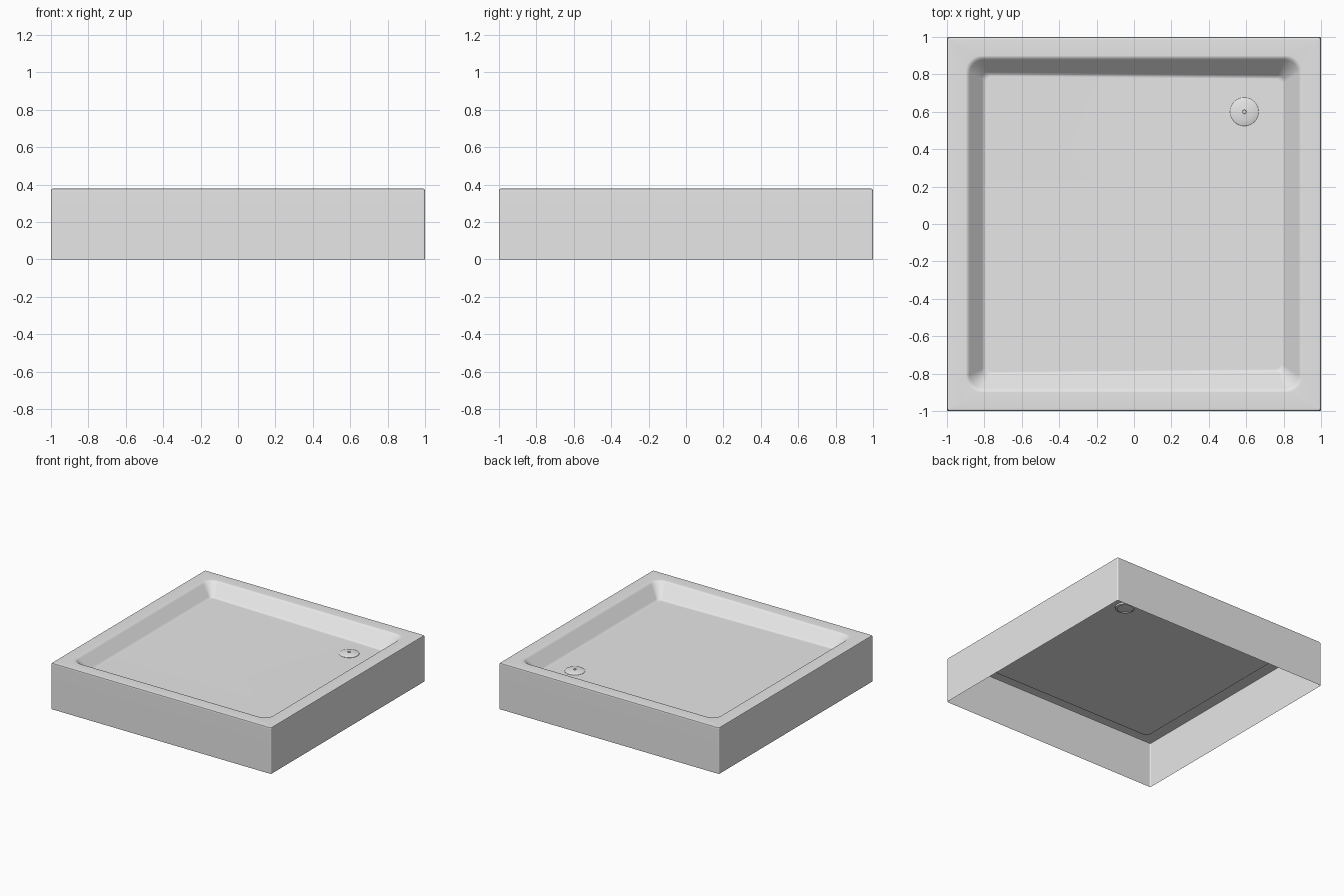
import bpy, bmesh, math

if "Cube" in bpy.data.objects:
    bpy.data.objects.remove(bpy.data.objects["Cube"], do_unlink=True)

glaze = bpy.data.materials.new("light_grey_enamel")
glaze.use_nodes = True
glaze.diffuse_color = (0.8, 0.8, 0.8, 1)
glaze.node_tree.nodes["Principled BSDF"].inputs["Base Color"].default_value = (0.8, 0.8, 0.8, 1)


def rounded_square(half, radius, steps=6):
    """Outline of a square with rounded corners, anticlockwise."""
    points = []
    for corner in range(4):
        start = corner * math.pi / 2
        cx = math.copysign(half - radius, math.cos(start + math.pi / 4))
        cy = math.copysign(half - radius, math.sin(start + math.pi / 4))
        for i in range(steps + 1):
            a = start + math.pi / 2 * i / steps
            points.append((cx + radius * math.cos(a), cy + radius * math.sin(a)))
    return points


def circle(radius, sides=32):
    return [(radius * math.cos(2 * math.pi * i / sides),
             radius * math.sin(2 * math.pi * i / sides)) for i in range(sides)]


def loft(name, rings, location=(0, 0, 0)):
    """Skin a stack of (outline, z) rings and cap the last one."""
    bm = bmesh.new()
    loops = [[bm.verts.new((x, y, z)) for x, y in outline] for outline, z in rings]
    for low, high in zip(loops, loops[1:]):
        n = len(low)
        for i in range(n):
            j = (i + 1) % n
            bm.faces.new((low[i], low[j], high[j], high[i]))
    bm.faces.new(loops[-1])
    mesh = bpy.data.meshes.new(name)
    bm.to_mesh(mesh)
    bm.free()
    mesh.materials.append(glaze)
    obj = bpy.data.objects.new(name, mesh)
    obj.location = location
    bpy.context.collection.objects.link(obj)
    return obj


def smooth(obj):
    bpy.ops.object.select_all(action="DESELECT")
    obj.select_set(True)
    bpy.context.view_layer.objects.active = obj
    bpy.ops.object.shade_smooth_by_angle(angle=math.radians(40))
    obj.modifiers.new("weighted_normals", "WEIGHTED_NORMAL").keep_sharp = True


# Tray: thin shell, open underneath; (half width, corner radius, height)
RIM = 0.38
profile = [
    (1.0, 0.008, 0.0), (1.0, 0.008, 0.366), (0.996, 0.009, 0.376),
    (0.986, 0.01, RIM), (0.9, 0.085, RIM), (0.889, 0.08, 0.377),
    (0.879, 0.075, 0.368), (0.812, 0.035, 0.287), (0.803, 0.032, 0.279),
    (0.79, 0.03, 0.274),
]
tray = loft("shower_tray", [(rounded_square(h, r), z) for h, r, z in profile])

# Slope the basin floor gently down towards the drain side
for v in tray.data.vertices:
    if abs(v.co.x) < 0.82 and abs(v.co.y) < 0.82 and v.co.z < 0.3:
        v.co.z -= 0.008 * v.co.x
        v.co.y *= 1 - 0.012 * (v.co.x + 0.8)
        if v.co.x > 0:
            v.co.x -= 0.006
smooth(tray)

# Drain cover: shallow dome with a small dimple, running through the floor
cover = [(0.06, -0.016), (0.074, -0.012), (0.076, 0.002), (0.072, 0.006),
         (0.045, 0.011), (0.011, 0.014), (0.009, 0.007)]
smooth(loft("drain_cover", [(circle(r), z) for r, z in cover], (0.59, 0.6, 0.269)))
